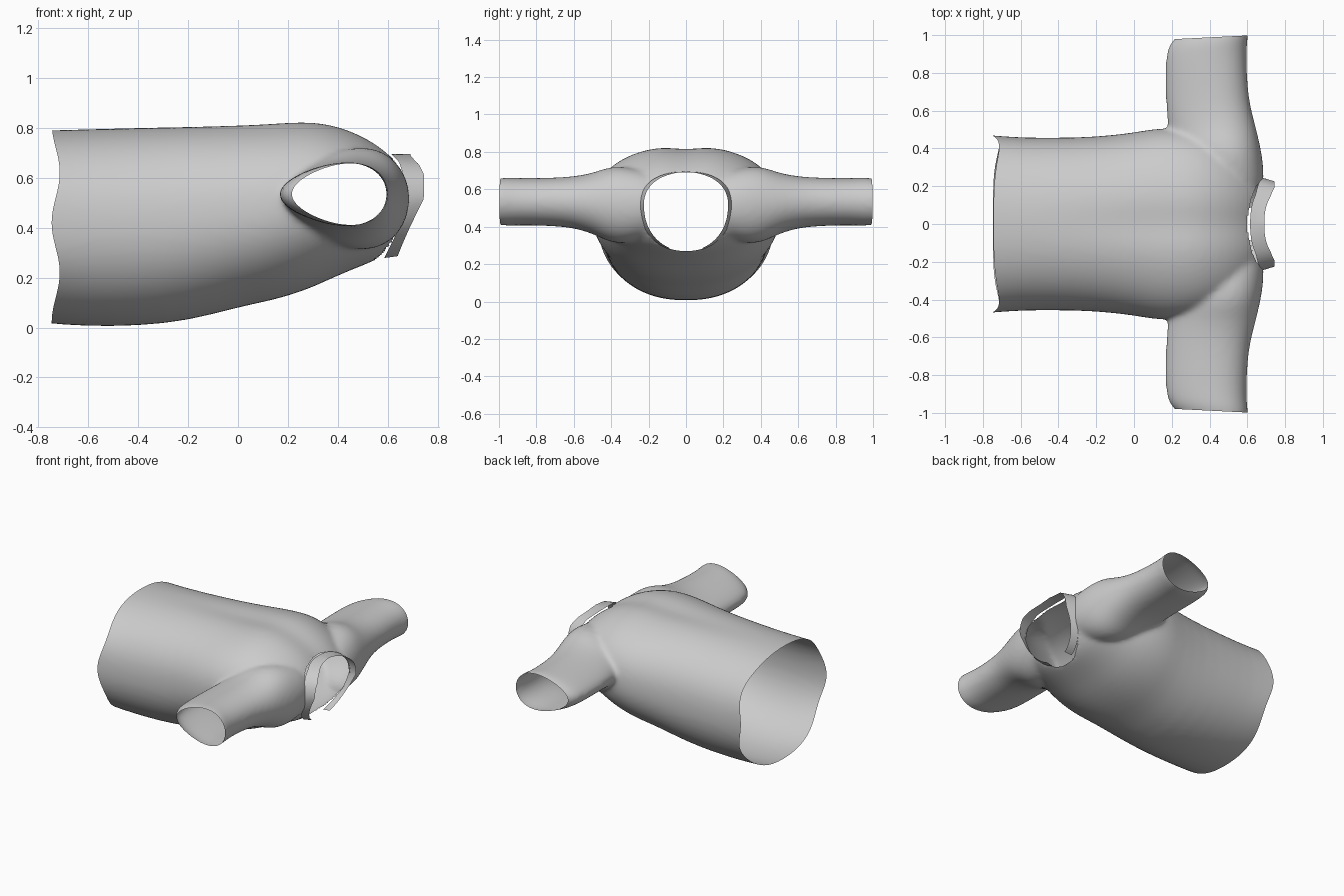
import bpy, bmesh, math
from mathutils import Vector

if "Cube" in bpy.data.objects:
    bpy.data.objects.remove(bpy.data.objects["Cube"])

TAU = 2 * math.pi


def new_object(name, bm):
    mesh = bpy.data.meshes.new(name)
    bm.to_mesh(mesh)
    bm.free()
    ob = bpy.data.objects.new(name, mesh)
    bpy.context.collection.objects.link(ob)
    return ob


def loft(bm, rings):
    """Closed tube through rings of points, capped at both ends."""
    loops = [[bm.verts.new(p) for p in r] for r in rings]
    n = len(loops[0])
    for a, b in zip(loops, loops[1:]):
        for i in range(n):
            j = (i + 1) % n
            bm.faces.new((a[i], a[j], b[j], b[i]))
    bm.faces.new(loops[0][::-1])
    bm.faces.new(loops[-1])


def spow(v, e):
    return math.copysign(abs(v) ** e, v)


def body_ring(x, hw, z0, z1, n=40):
    cz, h = (z0 + z1) / 2, (z1 - z0) / 2
    pts = []
    for i in range(n):
        t = TAU * i / n
        y = hw * spow(math.cos(t), 0.9)
        z = cz + h * spow(math.sin(t), 0.86 if math.sin(t) > 0 else 0.97)
        if math.sin(t) > 0 and x > -0.5:      # spine dip in the back
            z -= 0.022 * math.exp(-(y / 0.08) ** 2) * min(1, (x + 0.5) / 0.6)
        pts.append((x, y, z))
    return pts


def sleeve_ring(side, y, x0, x1, z0, z1, n=32):
    cx, a, cz, b = (x0 + x1) / 2, (x1 - x0) / 2, (z0 + z1) / 2, (z1 - z0) / 2
    pts = []
    for i in range(n):
        t = TAU * i / n
        c, s = math.cos(t), math.sin(t)       # teardrop, fuller towards the shoulder
        pts.append((cx + a * c, side * y, cz + b * s * (0.95 + 0.25 * c)))
    return pts


# Torso: x, half width, bottom, top
BODY = [(-0.9, .475, .03, .79), (-0.82, .475, .025, .79), (-0.74, .472, .015, .79),
        (-0.6, .458, .003, .795), (-0.4, .458, .005, .803), (-0.2, .462, .025, .812),
        (0, .485, .08, .82), (.1, .505, .10, .825), (.2, .51, .125, .832), (.3, .50, .16, .835),
        (.4, .47, .208, .818), (.5, .43, .248, .778), (.58, .37, .28, .728), (.64, .31, .34, .67),
        (.68, .24, .41, .61), (.70, .12, .47, .56)]
# Sleeves: y, x range, z range
SLEEVE = [(.1, .25, .685, .36, .68), (.25, .22, .69, .32, .71), (.35, .20, .682, .30, .73),
          (.43, .19, .665, .32, .72), (.5, .18, .65, .36, .69), (.6, .17, .622, .39, .672),
          (.7, .165, .605, .40, .665), (.85, .163, .596, .405, .663), (.93, .175, .598, .402, .665),
          (.97, .20, .602, .402, .667), (1.0, .235, .605, .408, .66), (1.06, .26, .605, .415, .65)]


def build_solid():
    bm = bmesh.new()
    loft(bm, [body_ring(*k) for k in BODY])
    for side in (1, -1):
        loft(bm, [sleeve_ring(side, *k) for k in SLEEVE])
    # each tube is an island, so normals are fixed per tube
    bmesh.ops.recalc_face_normals(bm, faces=bm.faces)
    return new_object("shirt", bm)


# Neck opening outline in the y-z plane
NECK_Z = 0.48


def neck_radius(t):
    c, s = math.cos(t), math.sin(t)
    a, b, e = 0.24 * (1 + 0.12 * s), 0.21, 2.3
    return (abs(c / a) ** e + abs(s / b) ** e) ** (-1 / e)


def neck_polar(co):
    return math.atan2(co.z - NECK_Z, co.y), math.hypot(co.y, co.z - NECK_Z)


shirt = build_solid()
mod = shirt.modifiers.new("subdivide", 'SUBSURF')
mod.levels = 1
mod = shirt.modifiers.new("fuse", 'REMESH')
mod.mode = 'VOXEL'
mod.voxel_size = 0.013
mod = shirt.modifiers.new("soften", 'SMOOTH')
mod.factor = 0.5
mod.iterations = 14
bpy.context.view_layer.objects.active = shirt
shirt.select_set(True)
for m in list(shirt.modifiers):
    bpy.ops.object.modifier_apply(modifier=m.name)

# Open the hem, sleeve ends and neck
bm = bmesh.new()
bm.from_mesh(shirt.data)
for co, no in (((-.73, 0, 0), (-1, 0, 0)), ((.6, .998, 0), (-.05, 1, 0)), ((.6, -.998, 0), (-.05, -1, 0))):
    bmesh.ops.bisect_plane(bm, geom=bm.verts[:] + bm.edges[:] + bm.faces[:], dist=1e-5,
                           plane_co=co, plane_no=no, clear_outer=True)
hole = []
for f in bm.faces:
    c = f.calc_center_median()
    t, r = neck_polar(c)
    if c.x > 0.45 and r < neck_radius(t):
        hole.append(f)
bmesh.ops.delete(bm, geom=hole, context='FACES')
for v in bm.verts:
    if v.is_boundary and v.co.x > 0.45 and abs(v.co.y) < 0.4:
        t, r = neck_polar(v.co)
        v.co.y = neck_radius(t) * math.cos(t)
        v.co.z = NECK_Z + neck_radius(t) * math.sin(t)
    if v.co.x < -0.55:                        # wavy hem
        w = (-0.55 - v.co.x) / 0.18
        v.co.x -= 0.016 * w * math.cos(TAU * (v.co.z - 0.42) / 0.4)
bm.to_mesh(shirt.data)
bm.free()


# Collar band, open at the front of the neck
def lerp_keys(keys, z):
    if z <= keys[0][0]:
        return keys[0][1]
    for (z0, a), (z1, b) in zip(keys, keys[1:]):
        if z <= z1:
            return a + (b - a) * (z - z0) / (z1 - z0)
    return keys[-1][1]


BASE = [(.26, .575), (.4, .645), (.5, .675), (.6, .665), (.66, .645), (.69, .615)]
TIP = [(.26, .63), (.4, .69), (.52, .745), (.62, .745), (.66, .725), (.69, .69)]
bm = bmesh.new()
rows = []
N = 72
for i in range(N + 1):
    t = math.radians(-66 + 312 * i / N)
    r = neck_radius(t)
    row = []
    for k in range(4):
        f = k / 3
        rr = r * (1.02 - 0.09 * f * abs(math.cos(t)))
        z = NECK_Z + r * math.sin(t)
        x = lerp_keys(BASE, z) * (1 - f) + lerp_keys(TIP, z) * f
        row.append(bm.verts.new((x, rr * math.cos(t), NECK_Z + rr * math.sin(t))))
    rows.append(row)
for a, b in zip(rows, rows[1:]):
    for k in range(3):
        bm.faces.new((a[k], b[k], b[k + 1], a[k + 1]))
collar = new_object("collar", bm)

for ob in (shirt, collar):
    ob.data.polygons.foreach_set("use_smooth", [True] * len(ob.data.polygons))
    ob.data.update()
